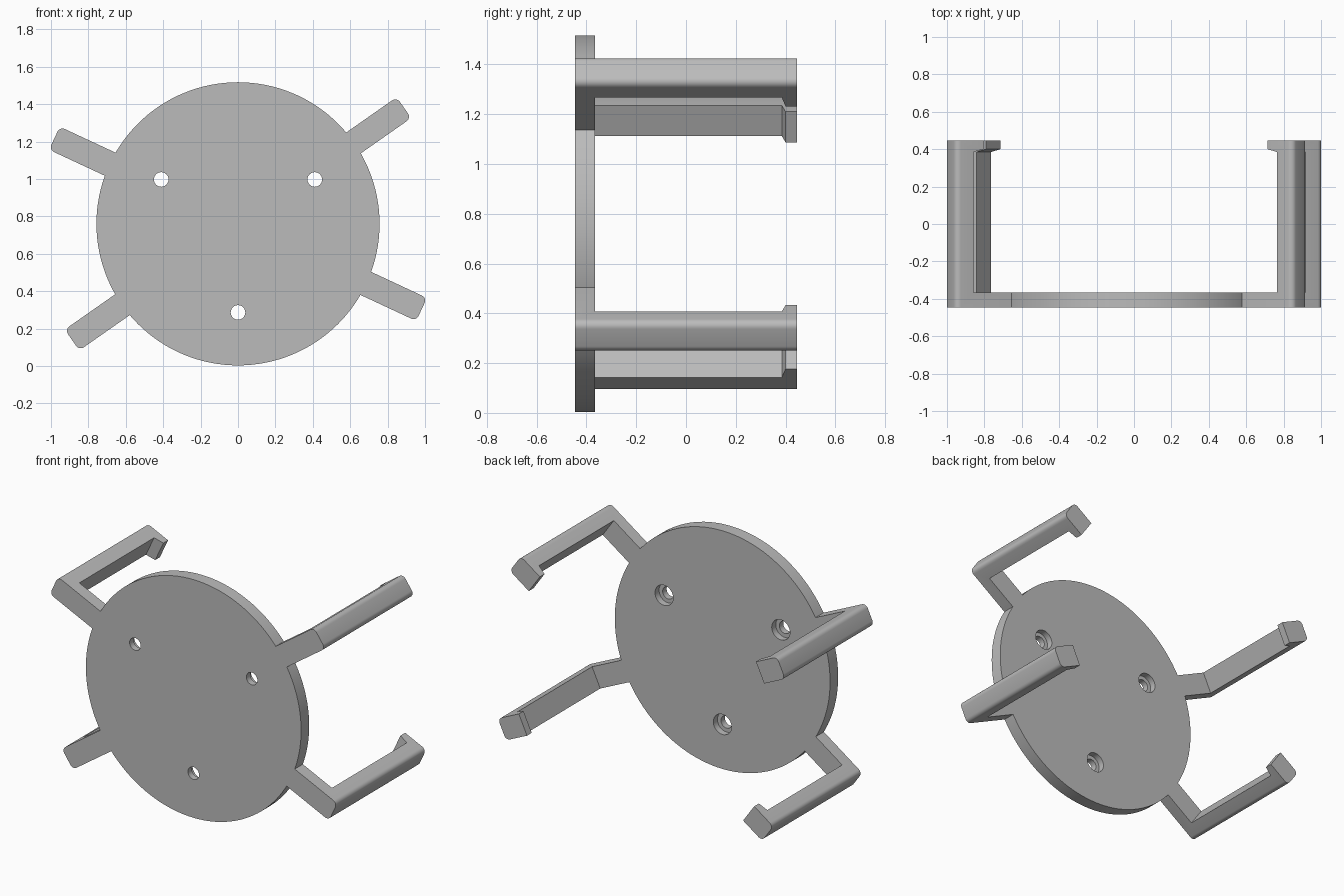
import bpy, bmesh
from math import cos, sin, radians
from mathutils import Matrix, Vector

cube = bpy.data.objects.get("Cube")
if cube:
    bpy.data.objects.remove(cube, do_unlink=True)

CENTRE_Z = 0.76
FRONT, PLATE_BACK, BACK = -0.447, -0.366, 0.447
DISC_R = 0.757
ARM_OUT, ARM_IN, HOOK_IN = 1.083, 0.98, 0.92
HALF_W = 0.068

grey = bpy.data.materials.new("plain grey")
grey.use_nodes = True
colour = (0.5, 0.5, 0.5, 1)
grey.diffuse_color = colour
grey.node_tree.nodes["Principled BSDF"].inputs["Base Color"].default_value = colour


def make_object(name, bm):
    bmesh.ops.recalc_face_normals(bm, faces=bm.faces)
    mesh = bpy.data.meshes.new(name)
    bm.to_mesh(mesh)
    bm.free()
    mesh.materials.append(grey)
    obj = bpy.data.objects.new(name, mesh)
    bpy.context.collection.objects.link(obj)
    return obj


def activate(obj):
    bpy.ops.object.select_all(action='DESELECT')
    obj.select_set(True)
    bpy.context.view_layer.objects.active = obj


def add_cylinder(bm, x, z, radius, y0, y1, sides):
    """Cylinder lying along y."""
    place = Matrix.Translation((x, (y0 + y1) / 2, z)) @ Matrix.Rotation(radians(90), 4, 'X')
    bmesh.ops.create_cone(bm, cap_ends=True, segments=sides, radius1=radius,
                          radius2=radius, depth=y1 - y0, matrix=place)


def cut(target, name, radius, y0, y1):
    """Cut three round holes, evenly spaced about the disc centre."""
    bm = bmesh.new()
    for angle in (30, 150, 270):
        a = radians(angle)
        add_cylinder(bm, 0.474 * cos(a), CENTRE_Z + 0.474 * sin(a), radius, y0, y1, 40)
    cutter = make_object(name, bm)
    cutter.hide_render = True
    mod = target.modifiers.new(name, 'BOOLEAN')
    mod.operation, mod.solver, mod.object = 'DIFFERENCE', 'EXACT', cutter
    activate(target)
    bpy.ops.object.modifier_apply(modifier=mod.name)
    bpy.data.objects.remove(cutter, do_unlink=True)


# Round mounting disc with counterbored screw holes
bm = bmesh.new()
add_cylinder(bm, 0, CENTRE_Z, DISC_R, FRONT, PLATE_BACK, 128)
disc = make_object("mounting_disc", bm)
cut(disc, "screw_holes", 0.039, FRONT - 0.1, PLATE_BACK + 0.1)
cut(disc, "counterbores", 0.064, FRONT + 0.04, PLATE_BACK + 0.1)


# Hooked arm: side profile (radius, y) extruded across its width
def make_arm(name, angle):
    profile = [(DISC_R - 0.005, FRONT), (ARM_OUT, FRONT), (ARM_OUT, BACK),
               (HOOK_IN, BACK), (HOOK_IN, 0.4), (ARM_IN, 0.385),
               (ARM_IN, PLATE_BACK), (DISC_R - 0.005, PLATE_BACK)]
    bm = bmesh.new()
    side = bm.faces.new([bm.verts.new((r, y, -HALF_W)) for r, y in profile])
    ext = bmesh.ops.extrude_face_region(bm, geom=[side])
    moved = [g for g in ext["geom"] if isinstance(g, bmesh.types.BMVert)]
    bmesh.ops.translate(bm, verts=moved, vec=Vector((0, 0, 2 * HALF_W)))
    # Round the two long outer corners
    outer = [e for e in bm.edges
             if all(v.co.x > ARM_OUT - 0.001 for v in e.verts)
             and abs(e.verts[0].co.y - e.verts[1].co.y) > 0.5]
    bmesh.ops.bevel(bm, geom=outer, offset=0.03, segments=6, profile=0.5, affect='EDGES')
    bm.transform(Matrix.Translation((0, 0, CENTRE_Z)) @ Matrix.Rotation(-radians(angle), 4, 'Y'))
    return make_object(name, bm)


parts = [disc]
for name, angle in (("upper_left_arm", 35), ("upper_right_arm", 155),
                    ("lower_right_arm", 215), ("lower_left_arm", -25)):
    parts.append(make_arm(name, angle))

for part in parts:
    activate(part)
    bpy.ops.object.shade_smooth_by_angle(angle=radians(30))
